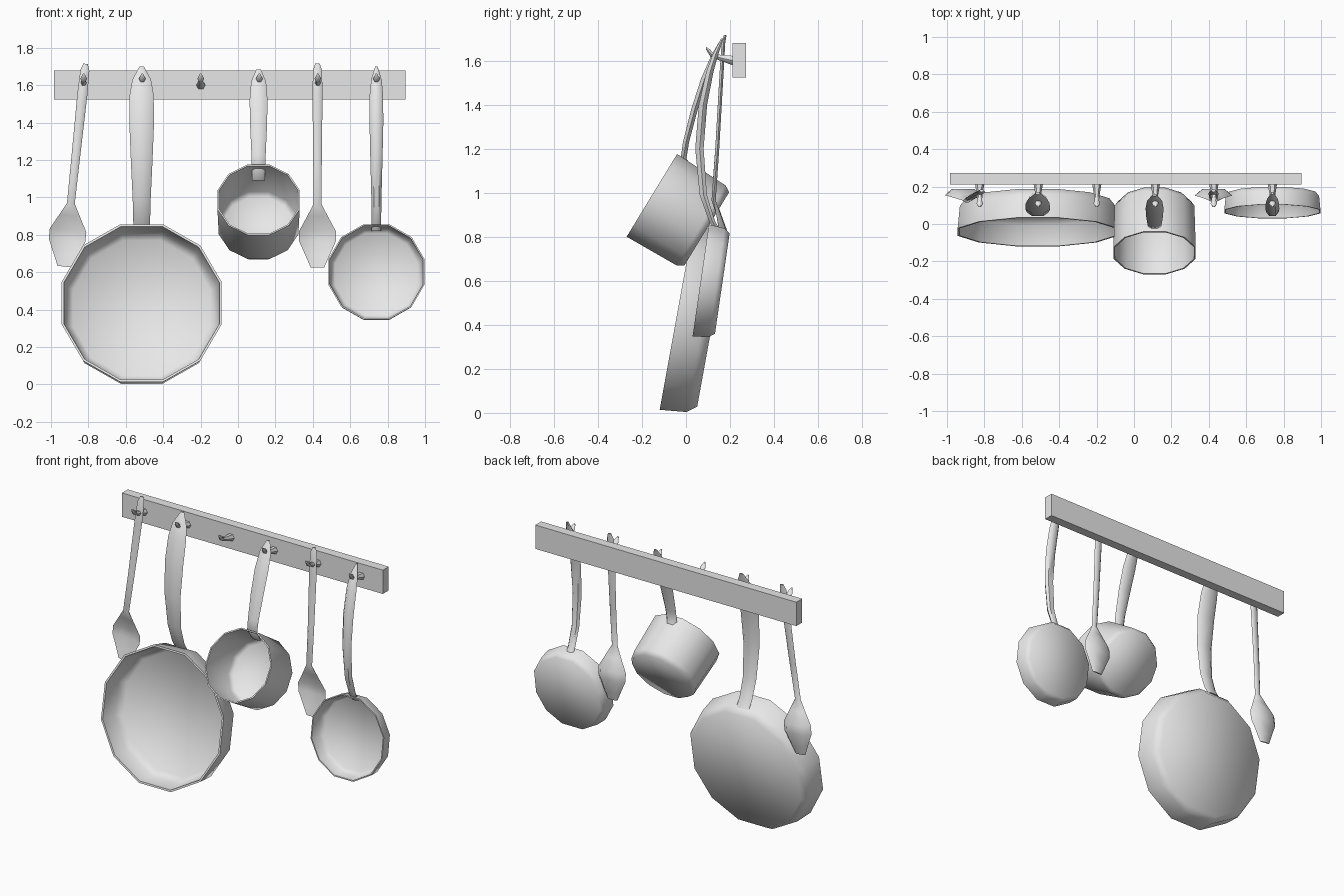
import bpy, bmesh
from math import sin, cos, pi, radians
from mathutils import Vector, Matrix

cube = bpy.data.objects.get("Cube")
if cube:
    bpy.data.objects.remove(cube, do_unlink=True)

metal = bpy.data.materials.new("light_grey")
metal.use_nodes = True
grey = (0.8, 0.8, 0.8, 1)
metal.diffuse_color = grey
metal.node_tree.nodes["Principled BSDF"].inputs["Base Color"].default_value = grey


def finish(name, bm, angle=60):
    bmesh.ops.recalc_face_normals(bm, faces=bm.faces)
    mesh = bpy.data.meshes.new(name)
    bm.to_mesh(mesh)
    bm.free()
    mesh.materials.append(metal)
    obj = bpy.data.objects.new(name, mesh)
    bpy.context.collection.objects.link(obj)
    bpy.ops.object.select_all(action="DESELECT")
    obj.select_set(True)
    bpy.context.view_layer.objects.active = obj
    bpy.ops.object.shade_smooth_by_angle(angle=radians(angle))
    return obj


def loft(name, rings, angle=60):
    """Skin a list of equal rings and cap both ends."""
    bm = bmesh.new()
    loops = [[bm.verts.new(p) for p in ring] for ring in rings]
    n = len(loops[0])
    for a, b in zip(loops, loops[1:]):
        for i in range(n):
            j = (i + 1) % n
            bm.faces.new((a[i], a[j], b[j], b[i]))
    bm.faces.new(loops[0])
    bm.faces.new(loops[-1])
    return finish(name, bm, angle)


def vessel(name, centre, apothem, tilt, profile):
    """Twelve-sided open vessel; profile is (inset, depth) from the rim."""
    t = radians(tilt)
    up, axis = Vector((0, sin(t), cos(t))), Vector((0, cos(t), -sin(t)))
    rings = []
    for inset, depth in profile:
        r = (apothem - inset) / cos(pi / 12)
        angles = [pi / 12 + k * pi / 6 for k in range(12)]
        rings.append([Vector(centre) + Vector((r * cos(a), 0, 0))
                      + up * r * sin(a) + axis * depth for a in angles])
    return loft(name, rings)


def strap(name, x, stations, scale=1.0):
    """Flattened bar; each station is (y, z, half width, front bulge, back bulge)."""
    rings = []
    for y, z, w, f, b in stations:
        w *= scale
        rings.append([Vector((x + sx * w, y + dy, z)) for sx, dy in
                      ((-1, 0), (-.5, -f), (.5, -f), (1, 0), (.6, b), (-.6, b))])
    return loft(name, rings, 50)


# Wall rail
bm = bmesh.new()
bmesh.ops.create_cube(bm, size=1, matrix=Matrix.Translation((-.045, .242, 1.602))
                      @ Matrix.Diagonal((1.88, .06, .155, 1)))
finish("wall_rail", bm, 30)

# Hooks
hook_path = [(.215, 1.6, .025), (.16, 1.612, .016), (.125, 1.622, .012),
             (.11, 1.635, .018), (.09, 1.658, .006)]
for i in range(6):
    x = -.825 + .313 * i
    loft(f"hook_{i + 1}", [[(x + r * cos(k * pi / 3), y, z + r * sin(k * pi / 3))
                            for k in range(6)] for y, z, r in hook_path])


# Pans and pot
def pan_profile(s):
    outer = [(.045, .165), (.012, .122), (0, 0)]
    inner = [(.012, 0), (.026, .11), (.06, .148)]
    return [(i * s, d * s) for i, d in outer + inner]


vessel("large_pan", (-.515, -.043, .435), .428, 10.3, pan_profile(1))
vessel("small_pan", (.74, .067, .602), .257, 8.3, pan_profile(.6))
vessel("deep_pot", (.11, -.155, .988), .22, 31.4,
       [(.025, .292), (.007, .262), (0, 0), (.008, 0), (.014, .255), (.034, .28)])

# Pan handles
pan_handle = [(.15, .82, .045, .012, .012), (.12, .87, .045, .015, .012),
              (.08, .99, .048, .018, .015), (.062, 1.2, .058, .02, .018),
              (.078, 1.4, .066, .02, .018), (.11, 1.55, .064, .018, .015),
              (.135, 1.63, .05, .013, .012), (.165, 1.7, .012, .006, .006)]
strap("large_pan_handle", -.515, pan_handle)
strap("small_pan_handle", .74, pan_handle, .56)

# Pot handle
strap("pot_handle", .11,
      [(.03, 1.09, .034, .01, .012), (-.012, 1.155, .036, .012, .014),
       (0, 1.23, .038, .014, .014), (.04, 1.38, .045, .016, .014),
       (.085, 1.52, .048, .016, .014), (.125, 1.62, .04, .012, .01),
       (.155, 1.685, .012, .005, .005)])

# Spoons: shaft running into a dished bowl
spoon = [(.178, 1.715, .012, .006, .006), (.17, 1.68, .024, .008, .008),
         (.163, 1.55, .027, .01, .008), (.143, 1.2, .023, .01, .008),
         (.125, .965, .021, .009, .01), (.138, .9, .055, -.006, .02),
         (.152, .82, .098, -.022, .034), (.154, .765, .098, -.022, .034),
         (.152, .68, .06, -.008, .02), (.15, .625, .036, 0, .008)]
strap("right_spoon", .425, spoon)
left_spoon = strap("left_spoon", -.825, spoon)
pivot = Matrix.Translation((-.825, 0, 1.62))
left_spoon.data.transform(pivot @ Matrix.Rotation(radians(6), 4, "Y") @ pivot.inverted())
